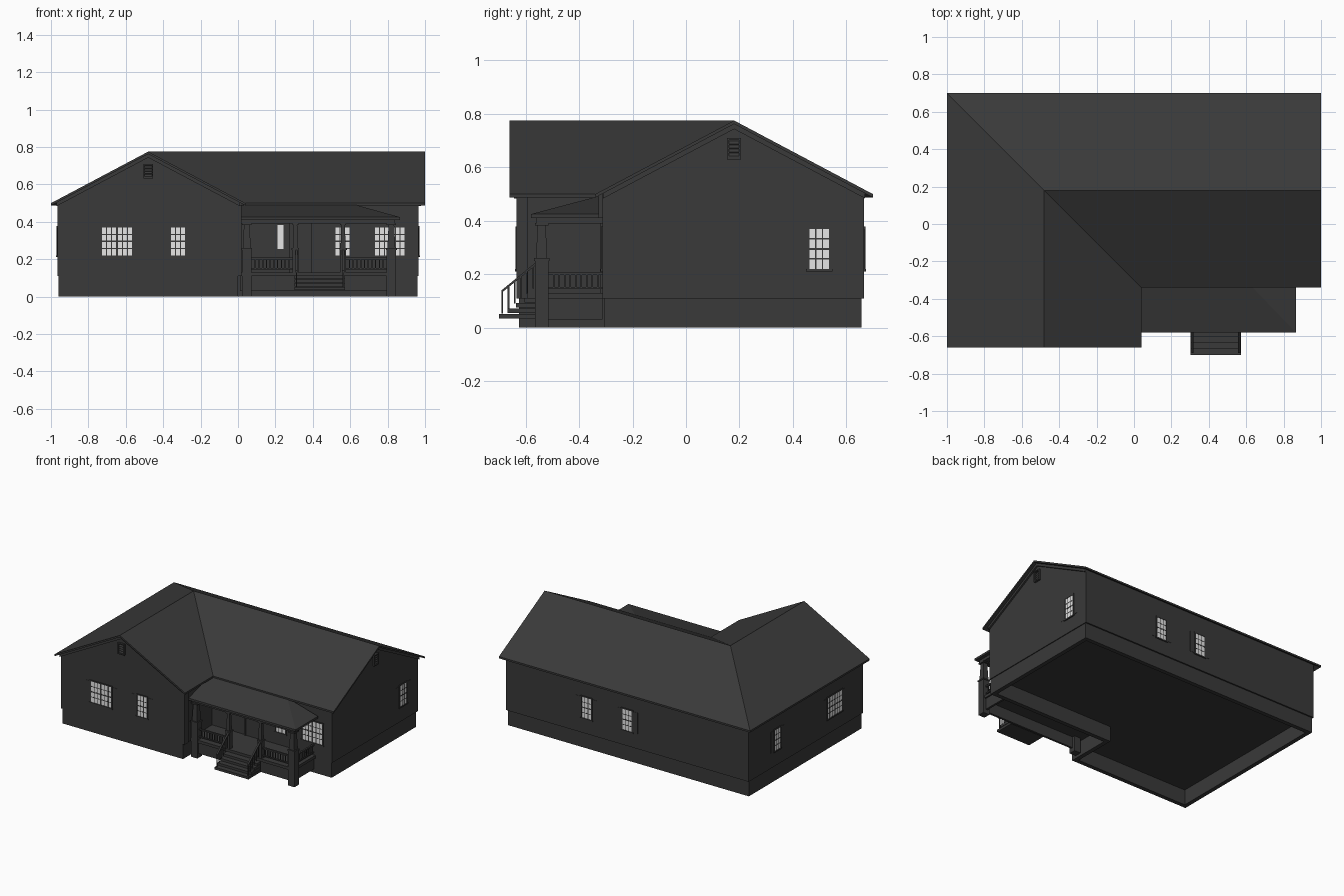
import bpy, bmesh, math
from mathutils import Matrix

cube = bpy.data.objects.get("Cube")
if cube:
    bpy.data.objects.remove(cube)


def material(name, value):
    m = bpy.data.materials.new(name)
    m.use_nodes = True
    m.diffuse_color = (value, value, value, 1)
    m.node_tree.nodes["Principled BSDF"].inputs["Base Color"].default_value = (value, value, value, 1)
    return m


CHARCOAL = material("charcoal", 0.041)
GLASS = material("pale_glass", 0.79)


def finish(name, bm, mat=CHARCOAL, matrix=None):
    bmesh.ops.recalc_face_normals(bm, faces=bm.faces)
    mesh = bpy.data.meshes.new(name)
    bm.to_mesh(mesh)
    bm.free()
    mesh.materials.append(mat)
    ob = bpy.data.objects.new(name, mesh)
    bpy.context.scene.collection.objects.link(ob)
    if matrix:
        ob.matrix_world = matrix


def boxes(name, items, mat=CHARCOAL, matrix=None):
    """One object from boxes given as (x0, x1, y0, y1, z0, z1)."""
    bm = bmesh.new()
    for x0, x1, y0, y1, z0, z1 in items:
        m = Matrix.Translation(((x0 + x1) / 2, (y0 + y1) / 2, (z0 + z1) / 2))
        m = m @ Matrix.Diagonal((x1 - x0, y1 - y0, z1 - z0, 1))
        bmesh.ops.create_cube(bm, size=1, matrix=m)
    finish(name, bm, mat, matrix)


def slab(name, verts, faces, thick=None, floor=None, matrix=None):
    """A sheet extruded straight down, by a thickness or to a flat floor."""
    bm = bmesh.new()
    vs = [bm.verts.new(v) for v in verts]
    fs = [bm.faces.new([vs[i] for i in f]) for f in faces]
    ext = bmesh.ops.extrude_face_region(bm, geom=fs, use_keep_orig=True)
    for v in ext["geom"]:
        if isinstance(v, bmesh.types.BMVert):
            v.co.z = floor if floor is not None else v.co.z - thick
    finish(name, bm, matrix=matrix)


# Main roof and walls share one L-shaped form
RX, RY, TOP, SLOPE = -0.48, 0.18, 0.775, 0.53


def house_form(name, inset_front, inset, drop, **kw):
    si, so = 0.52 - inset_front, 0.52 - inset
    t = TOP - drop
    ei, eo = t - SLOPE * si, t - SLOPE * so
    front, end = -0.66 + inset_front, 1 - inset
    verts = [(RX - so, front, eo), (RX, front, t), (RX + si, front, ei),
             (RX + si, RY - si, ei), (end, RY - si, ei), (end, RY, t),
             (end, RY + so, eo), (RX - so, RY + so, eo), (RX, RY, t)]
    slab(name, verts, [(0, 1, 8, 7), (1, 2, 3, 8), (8, 3, 4, 5), (7, 8, 5, 6)], **kw)


house_form("main_roof", 0, 0, 0, thick=0.013)
house_form("house_walls", 0.028, 0.034, 0.01, floor=0.11)
FRONT, PORCH, SIDE, BACK = -0.632, -0.312, 0.966, 0.666

# Foundation ring
X0, X1, XM, Y0, YM, Y1, T = -0.96, 0.96, 0.0, -0.625, -0.305, 0.656, 0.03
boxes("foundation", [
    (X0, X1, Y1 - T, Y1, 0, 0.11), (X0, X0 + T, Y0, Y1, 0, 0.11),
    (X1 - T, X1, YM, Y1, 0, 0.11), (X0, XM, Y0, Y0 + T, 0, 0.11),
    (XM - T, XM, Y0, YM + T, 0, 0.11), (XM - T, X1, YM, YM + T, 0, 0.11)])

# Corner board where the wing meets the porch
boxes("wing_corner_board", [(0.0, 0.018, FRONT - 0.002, -0.59, 0.11, 0.49)])


def place(x, y, z, turn):
    return Matrix.Translation((x, y, z)) @ Matrix.Rotation(math.radians(turn), 4, "Z")


# Gable trim and louvred vents
for side, m in (("front", place(RX, FRONT, 0, 0)), ("right", place(SIDE, RY, 0, 90))):
    for s in (-1, 1):
        edge, peak = TOP - SLOPE * 0.49 - 0.012, TOP - 0.012
        slab(side + "_rake_board", [(0, 0, peak), (s * 0.49, 0, edge),
             (s * 0.49, -0.012, edge), (0, -0.012, peak)], [(0, 1, 2, 3)], thick=0.02, matrix=m)
    d = -0.014
    boxes(side + "_gable_vent", [
        (-0.026, -0.019, d, 0, 0.63, 0.71), (0.019, 0.026, d, 0, 0.63, 0.71),
        (-0.026, 0.026, d, 0, 0.702, 0.71), (-0.026, 0.026, d, 0, 0.63, 0.638)], matrix=m)
    for i in range(4):
        z = 0.642 + i * 0.015
        slab(side + "_vent_louvre", [(-0.019, 0, z + 0.011), (0.019, 0, z + 0.011),
             (0.019, -0.01, z), (-0.019, -0.01, z)], [(0, 1, 2, 3)], thick=0.003, matrix=m)


# Windows: glass plate, casing, muntins and shutters
def window(name, m, sashes=1, shutters=True, w=0.076, h=0.15, pitch=0.085):
    centres = [(i - (sashes - 1) / 2) * pitch for i in range(sashes)]
    half, a, b = w / 2, -h / 2, h / 2
    out = half + pitch * (sashes - 1) / 2
    boxes(name + "_glass", [(c - half, c + half, -0.002, 0.002, a, b) for c in centres], GLASS, m)
    bars = [(-out - 0.01, out + 0.01, -0.005, 0, b, b + 0.008),
            (-out - 0.012, out + 0.012, -0.007, 0, a - 0.009, a)]
    for c in centres:
        l, r = c - half, c + half
        bars += [(l - 0.008, l + 0.001, -0.005, 0, a, b), (r - 0.001, r + 0.008, -0.005, 0, a, b),
                 (l, r, -0.003, 0, -0.004, 0.004)]
        bars += [(c + k * w / 6 - 0.0025, c + k * w / 6 + 0.0025, -0.0025, 0, a, b) for k in (-1, 1)]
        bars += [(l, r, -0.0025, 0, k * h / 4 - 0.0025, k * h / 4 + 0.0025) for k in (-1, 1)]
    boxes(name + "_frame", bars, matrix=m)
    if shutters:
        boxes(name + "_shutters", [(x, x + 0.036, -0.002, 0, a, b) for x in (-out - 0.045, out + 0.009)], matrix=m)


Z = 0.295
window("front_double_window", place(-0.647, FRONT, Z, 0), 2)
window("front_single_window", place(-0.321, FRONT, Z, 0))
window("right_window", place(SIDE, 0.498, Z, 90))
window("back_window_a", place(0.325, BACK, Z, 180))
window("back_window_b", place(0.0, BACK, Z, 180))
window("left_window", place(-SIDE, 0.34, Z, -90), w=0.066)
window("left_double_window", place(-SIDE, -0.31, Z, -90), 2)
window("porch_window", place(0.558, PORCH, Z, 0), shutters=False)
window("porch_double_window", place(0.812, PORCH, Z, 0), 2, False)

# Front door with narrow pane
boxes("door", [(0.285, 0.385, -0.317, PORCH, 0.13, 0.38)])
boxes("door_frame", [(0.275, 0.285, -0.322, PORCH, 0.13, 0.39),
                     (0.385, 0.395, -0.322, PORCH, 0.13, 0.39),
                     (0.275, 0.395, -0.322, PORCH, 0.38, 0.39)])
boxes("side_light", [(0.212, 0.243, -0.315, PORCH, 0.255, 0.382)], GLASS)

# Porch roof, beam, floor and skirt
L, R, F, B = 0.01, 0.865, -0.58, -0.325
slab("porch_roof", [(L, F, 0.425), (R, F, 0.425), (R, B, 0.425), (0.63, -0.335, 0.49),
     (0.63, B, 0.49), (L, B, 0.49), (L, -0.335, 0.49)],
     [(0, 1, 3, 6), (1, 2, 4, 3), (6, 3, 4, 5)], floor=0.41)
boxes("porch_beam", [(0.02, 0.84, -0.56, -0.52, 0.39, 0.412), (0.80, 0.84, -0.52, PORCH, 0.39, 0.412)])
boxes("porch_floor", [(L, 0.835, -0.56, PORCH, 0.11, 0.13)])
boxes("porch_skirt", [(L, 0.825, -0.55, -0.535, 0.03, 0.11), (0.81, 0.825, -0.55, PORCH, 0.03, 0.11)])


# Tapered porch posts on pedestals
def post(name, x, base, half):
    y = -0.54
    boxes(name + "_pedestal", [(x - half, x + half, y - half, y + half, base, 0.25),
          (x - half - 0.004, x + half + 0.004, y - half - 0.004, y + half + 0.004, 0.25, 0.26),
          (x - half, x + half, y - half, y + half, 0.382, 0.392)])
    bm = bmesh.new()
    bmesh.ops.create_cone(bm, cap_ends=True, segments=4, radius1=half * 1.2, radius2=half * 0.85,
                          depth=0.13, matrix=place(x, y, 0.32, 45))
    finish(name + "_column", bm)


for name, x, base, half in (("left_corner_post", 0.047, 0, 0.025), ("right_corner_post", 0.82, 0, 0.025),
                            ("step_post_a", 0.307, 0.13, 0.016), ("step_post_b", 0.562, 0.13, 0.016)):
    post(name, x, base, half)


# Porch railings
def railing(name, length, m):
    items = [(0, length, -0.006, 0.006, 0.198, 0.208), (0, length, -0.005, 0.005, 0.145, 0.153)]
    n = round(length / 0.02)
    items += [(length * i / n - 0.003, length * i / n + 0.003, -0.003, 0.003, 0.15, 0.2) for i in range(1, n)]
    boxes(name, items, matrix=m)


railing("left_railing", 0.22, place(0.072, -0.54, 0, 0))
railing("right_railing", 0.22, place(0.576, -0.54, 0, 0))
railing("side_railing", 0.205, place(0.82, -0.515, 0, 90))

# Front steps with sloping handrails
boxes("front_steps", [(0.303, 0.573, -0.70 + 0.032 * i, -0.56, 0.035 + 0.02 * i, 0.052 + 0.02 * i) for i in range(4)])
for x in (0.313, 0.563):
    a, b = (-0.69, 0.14), (-0.555, 0.25)
    slab("stair_handrail", [(x - 0.006, a[0], a[1]), (x + 0.006, a[0], a[1]),
         (x + 0.006, b[0], b[1]), (x - 0.006, b[0], b[1])], [(0, 1, 2, 3)], thick=0.01)
    bars = []
    for i in range(6):
        y = a[0] + 0.003 + i * 0.023
        top = a[1] + (y - a[0]) * (b[1] - a[1]) / (b[0] - a[0])
        bars.append((x - 0.003, x + 0.003, y - 0.003, y + 0.003, top - 0.09, top - 0.008))
    boxes("stair_balusters", bars)
